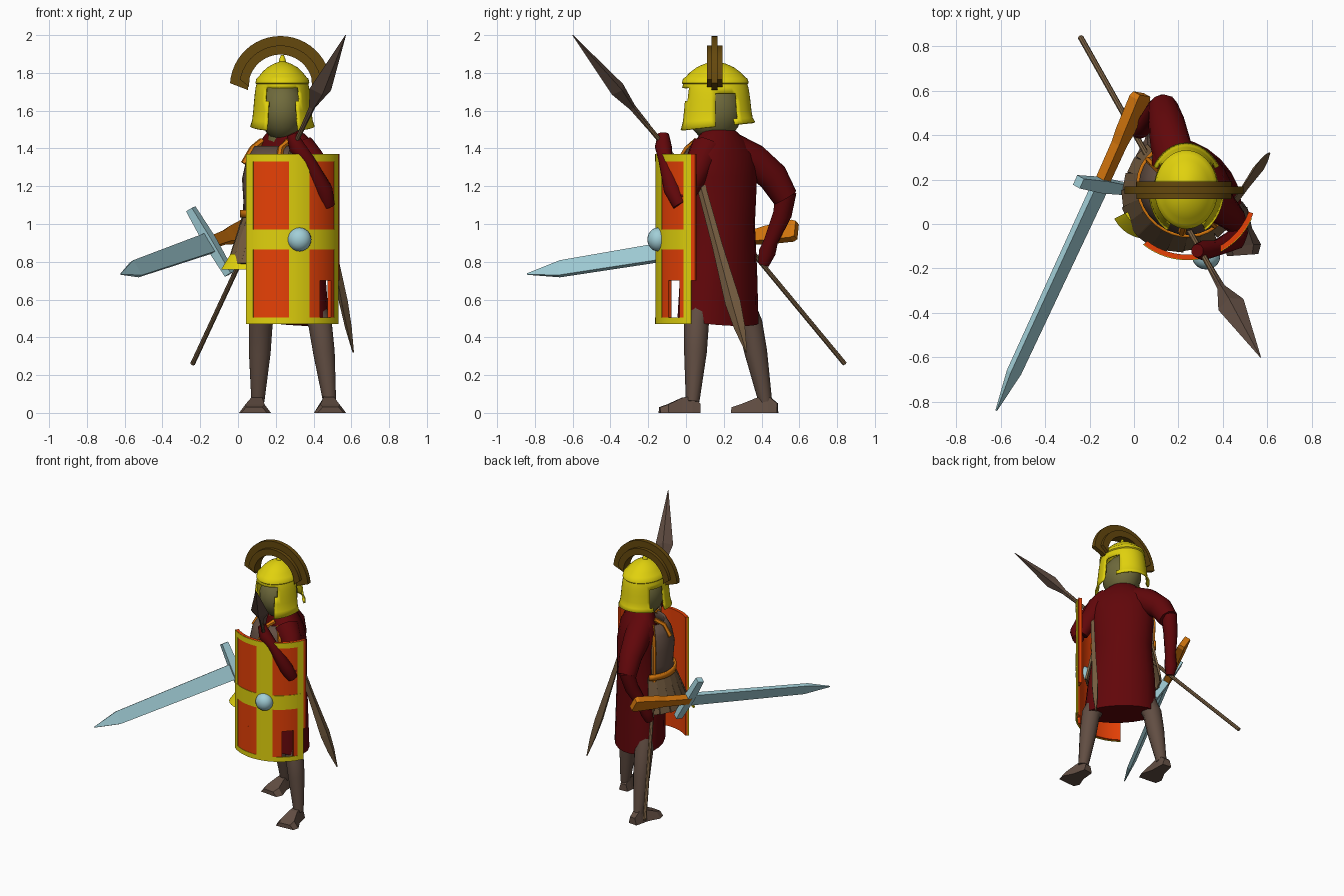
import bpy, bmesh, math
from mathutils import Vector, Matrix

if "Cube" in bpy.data.objects:
    bpy.data.objects.remove(bpy.data.objects["Cube"])

def material(name, r, g, b):
    m = bpy.data.materials.new(name)
    m.diffuse_color = (r, g, b, 1)
    m.use_nodes = True
    m.node_tree.nodes["Principled BSDF"].inputs["Base Color"].default_value = m.diffuse_color
    return m

MAROON = material("maroon cloth", .12, .002, .003)
YELLOW = material("brass yellow", .75, .64, .004)
ORANGE = material("shield orange", .86, .056, .002)
AMBER = material("amber trim", .65, .18, .004)
STEEL = material("pale steel", .36, .62, .68)
CREST = material("crest brown", .13, .065, .004)
SKIN = material("dusky brown", .12, .075, .055)
TAN = material("leather tan", .19, .115, .055)
OLIVE = material("olive face", .16, .145, .045)
smooth_parts = []
BODY = Matrix.Rotation(math.radians(-45), 4, 'Z')   # torso is turned to its right

def skin_rings(name, rings, mat, wrap=True, caps=True, skip=None, smooth=False, thick=0, matrix=None):
    """Join successive rings of points into one surface."""
    bm = bmesh.new()
    vs = [[bm.verts.new(matrix @ Vector(p) if matrix else Vector(p)) for p in r] for r in rings]
    n = len(rings[0])
    for a, b in zip(vs, vs[1:]):
        for i in range(n if wrap else n - 1):
            j = (i + 1) % n
            bm.faces.new((a[i], a[j], b[j], b[i]))
    if caps and wrap:
        bm.faces.new(vs[0])
        bm.faces.new(vs[-1])
    bmesh.ops.recalc_face_normals(bm, faces=bm.faces)
    if skip:
        dead = [f for f in bm.faces if skip(f.calc_center_median())]
        bmesh.ops.delete(bm, geom=dead, context='FACES')
    me = bpy.data.meshes.new(name)
    bm.to_mesh(me)
    bm.free()
    me.materials.append(mat)
    ob = bpy.data.objects.new(name, me)
    bpy.context.collection.objects.link(ob)
    if thick:
        s = ob.modifiers.new("thickness", 'SOLIDIFY')
        s.thickness, s.offset = thick, 0
    if smooth:
        smooth_parts.append(ob)
    return ob

def ellipse(cx, cy, z, a, b, n=16, a0=0, a1=360, tilt=0):
    full = a1 - a0 == 360
    out = []
    for i in range(n):
        t = math.radians(a0 + (a1 - a0) * i / (n if full else n - 1))
        out.append((cx + a * math.cos(t), cy + b * math.sin(t), z + tilt * math.sin(t)))
    return out

def limb(name, pts, radii, mat, n=10, smooth=True):
    pts = [Vector(p) for p in pts]
    rings = []
    for i, (p, r) in enumerate(zip(pts, radii)):
        d = (pts[min(i + 1, len(pts) - 1)] - pts[max(i - 1, 0)]).normalized()
        u = d.cross(Vector((.3, 1, .1))).normalized()
        v = d.cross(u)
        rings.append([p + r * (u * math.cos(k * math.tau / n) + v * math.sin(k * math.tau / n)) for k in range(n)])
    return skin_rings(name, rings, mat, smooth=smooth)

def blade(name, p0, p1, side, stations, mat, box=False):
    """Flat tapered bar: stations are (fraction, half width, half thickness)."""
    p0, p1 = Vector(p0), Vector(p1)
    d = (p1 - p0).normalized()
    w = Vector(side)
    w = (w - d * w.dot(d)).normalized()
    t = d.cross(w)
    rings = []
    for f, hw, ht in stations:
        c = p0.lerp(p1, f)
        if box:
            rings.append([c + w * hw + t * ht, c - w * hw + t * ht, c - w * hw - t * ht, c + w * hw - t * ht])
        else:
            rings.append([c + w * hw, c + t * ht, c - w * hw, c - t * ht])
    return skin_rings(name, rings, mat)

def sheet(name, cx, cy, a0, a1, z0, z1, r0, r1, mat, thick):
    """Upright curved plate, radius r0 at its foot and r1 at its top."""
    n = max(2, int((a1 - a0) / 5) + 1)
    rings = []
    for i in range(n):
        t = math.radians(a0 + (a1 - a0) * i / (n - 1))
        prof = [(r0, z0), (r0 + thick, z0), (r1 + thick, z1), (r1, z1)]
        rings.append([(cx + r * math.cos(t), cy + r * math.sin(t), z) for r, z in prof])
    return skin_rings(name, rings, mat, smooth=True)

# Tunic and neck; the hem hangs lower at the back
tunic = [(.07, .31, .49, .25, .172, -.03), (.06, .305, .75, .232, .17, 0), (.05, .31, 1.0, .2, .16, 0),
         (.05, .32, 1.25, .215, .15, 0), (.05, .32, 1.37, .225, .125, 0), (.05, .31, 1.44, .165, .1, 0),
         (.05, .30, 1.49, .1, .08, 0), (.05, .28, 1.52, .065, .065, 0)]
skin_rings("tunic", [ellipse(*t[:5], 20, tilt=t[5]) for t in tunic], MAROON, matrix=BODY, smooth=True)
limb("neck", [(.23, .17, 1.42), (.235, .16, 1.58)], [.075, .075], OLIVE)

# Cuirass, belt, trim and hanging strips on the chest side
shell = [(1.02, .205, .185), (1.12, .2, .18), (1.24, .205, .19), (1.34, .18, .17), (1.41, .135, .13)]
skin_rings("cuirass", [ellipse(.05, .27, z, a, b, 14, 180, 360) for z, a, b in shell], SKIN,
           wrap=False, thick=.015, matrix=BODY, smooth=True)
skin_rings("belt", [ellipse(.05, .27, z, .218, .2, 18, 175, 365) for z in (1.035, 1.075)], AMBER,
           wrap=False, thick=.016, matrix=BODY, smooth=True)
for s, label in ((-1, "right"), (1, "left")):
    edge = [BODY @ Vector((.05 + s * (a + .004), .25, z)) for z, a, b in shell]
    edge.append(BODY @ Vector((.05 + s * .11, .31, 1.46)))
    limb(label + "_armhole_trim", edge, [.014] * 6, AMBER, 6)
    strap = [BODY @ Vector((.05 + s * x, y, z)) for x, y, z in
             ((.13, .125, 1.32), (.105, .165, 1.40), (.1, .23, 1.44))]
    limb(label + "_shoulder_trim", strap, [.018] * 3, AMBER, 6)
for i in range(12):
    t = math.radians(182 + 16 * i)
    u = Vector((-math.sin(t), math.cos(t), 0))
    top = Vector((.05 + .2 * math.cos(t), .27 + .185 * math.sin(t), 1.05))
    low = Vector((.05 + .255 * math.cos(t), .27 + .29 * math.sin(t), .79))
    blade("skirt_strip", BODY @ top, BODY @ low, BODY @ u,
          [(0, .03, .007), (1, .038, .007)], TAN, box=True)
sheet("hip_plate", .06, .1, -153, -83, .76, .84, .155, .1, YELLOW, .012)

# Arms and fists
limb("right_arm", [(.2, .24, 1.385), (.165, .36, 1.335), (.145, .46, 1.25), (.13, .525, 1.14)], [.1, .092, .082, .068], MAROON)
limb("right_forearm", [(.13, .53, 1.17), (.1, .51, 1.05), (.05, .45, .91), (.03, .43, .85), (.02, .41, .785)],
     [.055, .05, .038, .045, .03], MAROON)
limb("left_arm", [(.33, .11, 1.385), (.39, .075, 1.33), (.44, .03, 1.22), (.465, -.01, 1.13)], [.095, .078, .062, .045], MAROON)
limb("left_forearm", [(.475, -.03, 1.1), (.455, -.07, 1.18), (.37, -.11, 1.34), (.31, -.12, 1.41), (.285, -.12, 1.475)],
     [.04, .048, .036, .045, .03], MAROON)

# Legs and feet
legs = {"front": [(.35, .1, .68), (.435, .055, .47), (.455, .05, .32), (.485, .035, .06)],
        "back": [(.15, .25, .68), (.12, .34, .47), (.115, .37, .32), (.105, .42, .06)]}
feet = {"front": ((.475, .075), (.49, -.14)), "back": ((.11, .485), (.085, .245))}
for k, pts in legs.items():
    limb(k + "_leg", pts, [.07, .066, .06, .036], SKIN, 10)
    heel, toe = (Vector((*p, 0)) for p in feet[k])
    side = (toe - heel).cross(Vector((0, 0, 1))).normalized()
    rings = []
    for f, w, h in ((0, .035, .05), (.2, .042, .09), (.45, .05, .08), (.8, .085, .045), (1, .07, .03)):
        c = heel.lerp(toe, f)
        up = Vector((0, 0, h))
        rings.append([c + side * w, c - side * w, c - side * w * .6 + up, c + side * w * .6 + up])
    skin_rings(k + "_foot", rings, SKIN)

# Head and helmet
head = [(1.6 + .16 * math.sin(t), math.cos(t)) for t in (-1.4, -1, -.6, -.2, .2, .6, 1, 1.4)]
skin_rings("head", [ellipse(.235, .15, z, .125 * s, .15 * s, 20) for z, s in head], OLIVE, smooth=True)
shape = [(1.855, .08, 0), (1.842, .32, 0), (1.825, .54, 0), (1.8, .73, 0), (1.775, .87, 0), (1.765, .95, 0), (1.748, .98, 0),
         (1.742, .94, 0), (1.72, .97, 0), (1.69, 1.0, 0), (1.65, 1.03, 0), (1.6, 1.06, .0), (1.55, 1.1, .01), (1.515, 1.18, .022)]
skin_rings("helmet", [ellipse(.235, .155, z, .14 * s, .175 * s, 48, tilt=k) for z, s, k in shape], YELLOW, smooth=True, thick=.012,
           skip=lambda c: (c.z < 1.72 and c.y < .155 and abs(c.x - .235) < .08) or (c.z < 1.69 and .145 < c.y < .265))
skin_rings("helmet_finial", [ellipse(.235, .155, z, r, r, 10) for z, r in
           ((1.84, .04), (1.855, .02), (1.875, .016), (1.895, .007))], YELLOW, smooth=True)

# Transverse crest: thin plume plus wider holder
for name, r0, r1, hy, a0, a1 in (("crest_plume", .172, .268, .016, 4, 176), ("crest_holder", .17, .218, .04, 10, 170)):
    rings = []
    for i in range(25):
        t = math.radians(a0 + (a1 - a0) * i / 24)
        rings.append([(.225 + r * math.cos(t), .152 + y, 1.727 + r * math.sin(t) - (.03 if i in (0, 24) and r == r0 else 0))
                      for r, y in ((r0, -hy), (r1, -hy), (r1, hy), (r0, hy))])
    skin_rings(name, rings, CREST, smooth=True)

# Curved shield, with the broken gap in one lower corner
SX, SY, R = .24, .156, .294
for name, a0, a1, z0, z1 in (("shield_board", -128, -20, .70, 1.371), ("shield_lower_board", -128, -52, .472, .70),
                             ("shield_corner_strip", -37, -30, .472, .70)):
    sheet(name, SX, SY, a0, a1, z0, z1, R, R, ORANGE, .022)
for name, a0, a1, z0, z1 in (("shield_top_rim", -128, -25, 1.33, 1.37), ("shield_bottom_rim", -128, -25, .47, .505),
                             ("shield_left_rim", -128.5, -120, .47, 1.37), ("shield_right_rim", -32, -24, .47, 1.37),
                             ("shield_upright_band", -84.5, -64, .47, 1.37), ("shield_cross_band", -128, -25, .865, .972)):
    sheet(name, SX, SY, a0, a1, z0, z1, R + .016, R + .016, YELLOW, .009)
bpy.ops.mesh.primitive_uv_sphere_add(segments=20, ring_count=12, radius=.063, location=(.325, -.148, .918))
boss = bpy.context.object
boss.name = "shield_boss"
boss.scale.y = .9
boss.data.materials.append(STEEL)
smooth_parts.append(boss)

# Spear
BUTT, TIP = Vector((-.24, .84, .26)), Vector((.57, -.6, 2.0))
limb("spear_shaft", [BUTT, BUTT.lerp(TIP, .8)], [.013, .013], TAN, 8)
blade("spear_head", BUTT, TIP, (1, .45, -.1),
      [(.72, .014, .014), (.78, .018, .018), (.835, .062, .042), (1, .002, .002)], SKIN)

# Sword
GUARD, POINT, ACROSS = Vector((-.15, .175, .9)), Vector((-.62, -.84, .735)), (.21, -.03, -.35)
blade("sword_blade", GUARD, POINT, ACROSS, [(0, .056, .014), (.83, .046, .012), (1, .003, .003)], STEEL, box=True)
blade("sword_guard", (-.25, .19, 1.08), (-.045, .16, .735), POINT - GUARD,
      [(0, .024, .02), (.5, .03, .026), (1, .024, .02)], STEEL, box=True)
blade("sword_grip", GUARD, (.035, .585, .968), ACROSS,
      [(0, .03, .022), (.45, .034, .022), (.6, .044, .024), (.95, .054, .024), (1, .046, .02)], AMBER, box=True)

# Scabbard at the hip
blade("scabbard", (.44, .08, 1.2), (.61, .32, .32), (.2, 1, .25),
      [(0, .024, .014), (.35, .028, .016), (.7, .042, .024), (.85, .03, .018), (1, .004, .004)], TAN)

# Smooth shading on rounded parts
bpy.ops.object.select_all(action='DESELECT')
for ob in smooth_parts:
    ob.select_set(True)
bpy.context.view_layer.objects.active = smooth_parts[0]
bpy.ops.object.shade_smooth_by_angle(angle=math.radians(40))
